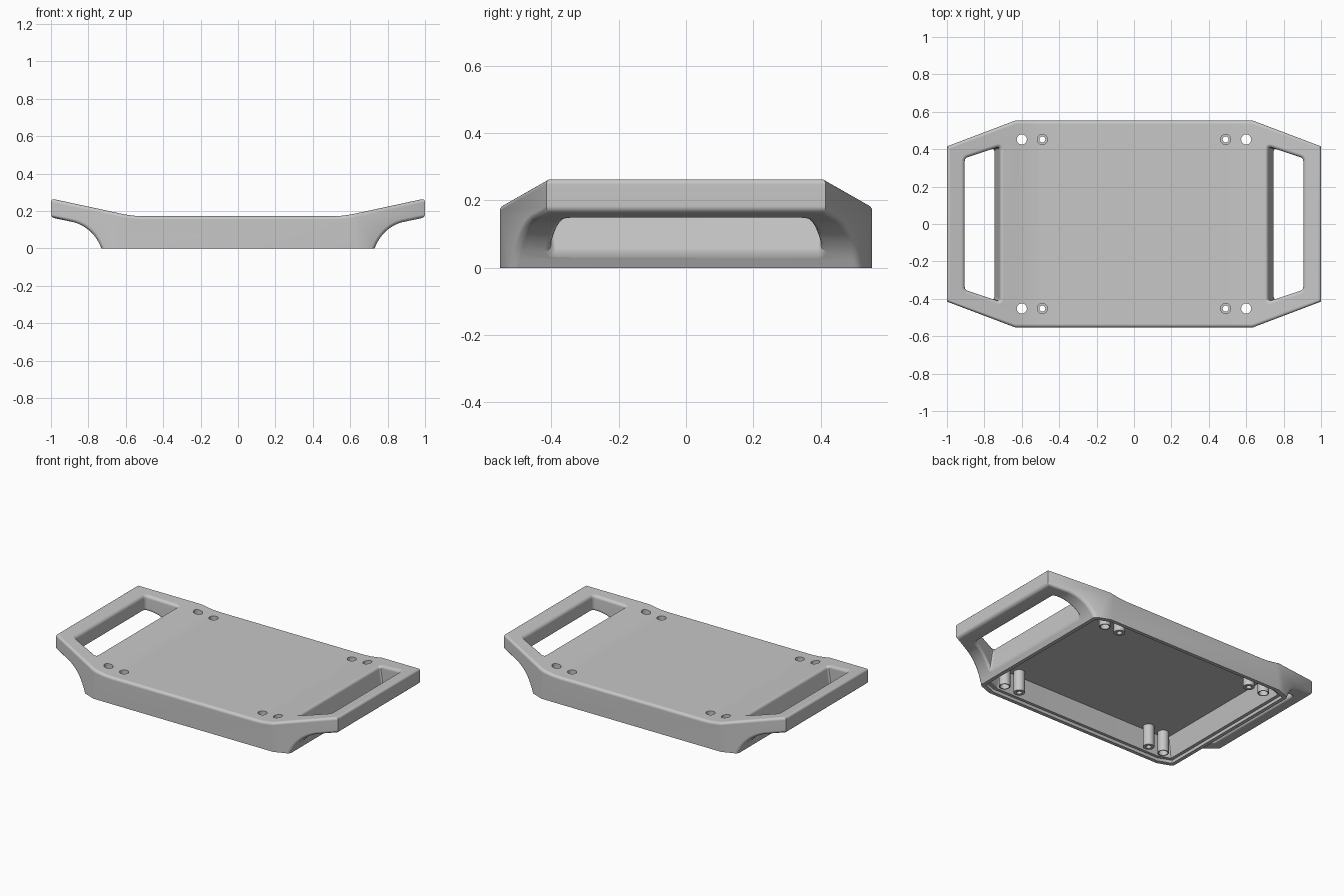
import bpy, bmesh
from math import radians
from mathutils import Vector

if "Cube" in bpy.data.objects:
    bpy.data.objects.remove(bpy.data.objects["Cube"])

grey = bpy.data.materials.new("matte_grey")
grey.use_nodes = True
colour = (0.57, 0.57, 0.57, 1)
grey.diffuse_color = colour
shader = next(n for n in grey.node_tree.nodes if n.type == 'BSDF_PRINCIPLED')
shader.inputs["Base Color"].default_value = colour
shader.inputs["Roughness"].default_value = 0.6


def make_object(name, bm):
    bmesh.ops.recalc_face_normals(bm, faces=bm.faces)
    mesh = bpy.data.meshes.new(name)
    bm.to_mesh(mesh)
    bm.free()
    mesh.materials.append(grey)
    obj = bpy.data.objects.new(name, mesh)
    bpy.context.collection.objects.link(obj)
    return obj


def loft(name, lower, upper, round_corners=0):
    """Solid between two matching loops of 3D points."""
    bm = bmesh.new()
    a = [bm.verts.new(p) for p in lower]
    b = [bm.verts.new(p) for p in upper]
    bm.faces.new(a)
    bm.faces.new(b)
    rails = []
    for i in range(len(a)):
        j = (i + 1) % len(a)
        bm.faces.new((a[i], a[j], b[j], b[i]))
        rails.append(bm.edges.get((a[i], b[i])))
    if round_corners:
        bmesh.ops.bevel(bm, geom=rails, offset=round_corners, segments=3,
                        profile=0.5, affect='EDGES')
    return make_object(name, bm)


def cylinder(name, x, y, radius, z0, z1):
    bm = bmesh.new()
    bmesh.ops.create_cone(bm, cap_ends=True, segments=32, radius1=radius,
                          radius2=radius, depth=z1 - z0)
    bmesh.ops.translate(bm, vec=(x, y, (z0 + z1) / 2), verts=bm.verts)
    return make_object(name, bm)


def combine(target, tool, operation):
    """Apply a boolean and remove the tool."""
    tool.hide_render = True
    mod = target.modifiers.new("boolean", 'BOOLEAN')
    mod.operation, mod.solver, mod.object = operation, 'EXACT', tool
    graph = bpy.context.evaluated_depsgraph_get()
    graph.update()
    result = bpy.data.meshes.new_from_object(target.evaluated_get(graph))
    target.modifiers.clear()
    target.data = result
    bpy.data.objects.remove(tool)


def octagon(x, y, corner_x, corner_y, z):
    """Rectangle with cut corners at height z."""
    quarter = [(x, corner_y), (corner_x, y)]
    pts = quarter + [(-a, b) for a, b in reversed(quarter)]
    pts += [(-a, -b) for a, b in pts]
    return [(a, b, z) for a, b in pts]


# Side profile: flat deck, rising ends, curved cove beneath each handle
p0, p1, p2 = Vector((0.73, 0)), Vector((0.775, 0.112)), Vector((0.88, 0.14))
cove = []
for i in range(9):
    t = i / 8
    cove.append(tuple(p0 * (1 - t) ** 2 + p1 * 2 * t * (1 - t) + p2 * t * t))
half = cove + [(1, 0.165), (1, 0.266), (0.61, 0.182), (0.56, 0.1745), (0.51, 0.172)]
profile = half + [(-x, z) for x, z in reversed(half)]
tray = loft("tray", [(x, -0.7, z) for x, z in profile],
            [(x, 0.7, z) for x, z in profile])

# Tapered outline
combine(tray, loft("outline", octagon(1.1, 0.553, 0.635, 0.377, -0.1),
                   octagon(1.1, 0.553, 0.635, 0.377, 0.5)), 'INTERSECT')


# Handle openings with a leaning inner wall
def slot_loop(side, inner, z):
    def edge(x):
        return 0.352 + (0.905 - x) * 0.33
    pts = [(inner, -edge(inner)), (0.905, -edge(0.905)),
           (0.905, edge(0.905)), (inner, edge(inner))]
    return [(side * x, y, z) for x, y in pts]


for side in (-1, 1):
    combine(tray, loft("slot", slot_loop(side, 0.769, -0.05),
                       slot_loop(side, 0.684, 0.35), 0.015), 'DIFFERENCE')

# Round the upper rims and the edges of the coves and grips
bm = bmesh.new()
bm.from_mesh(tray.data)
bmesh.ops.remove_doubles(bm, verts=bm.verts, dist=0.0001)
bm.normal_update()
rims = []
for e in bm.edges:
    if len(e.link_faces) != 2:
        continue
    low, high = sorted((f.normal for f in e.link_faces), key=lambda n: n.z)
    under = abs(low.y) < 0.01 and -0.999 < low.z < -0.3
    if (high.z > 0.9 and low.z < 0.5) or (under and -0.3 < high.z < 0.5):
        rims.append(e)
bmesh.ops.bevel(bm, geom=rims, offset=0.018, segments=4, profile=0.5,
                affect='EDGES', clamp_overlap=False)
bm.to_mesh(tray.data)
bm.free()

# Hollow underside with steep walls and a stepped lip
combine(tray, loft("hollow", octagon(0.69, 0.515, 0.61, 0.485, -0.001),
                   octagon(0.655, 0.492, 0.59, 0.465, 0.145)), 'DIFFERENCE')
combine(tray, loft("lip", octagon(0.706, 0.53, 0.62, 0.497, -0.05),
                   octagon(0.706, 0.53, 0.62, 0.497, 0.02)), 'DIFFERENCE')

# Screw posts, through holes and counterbored holes
corners = [(sx, sy) for sx in (-1, 1) for sy in (-1, 1)]
for sx, sy in corners:
    for x in (0.49, 0.6):
        combine(tray, cylinder("post", sx * x, sy * 0.452, 0.033, 0.01, 0.16), 'UNION')
for sx, sy in corners:
    y = sy * 0.452
    combine(tray, cylinder("wide_hole", sx * 0.6, y, 0.027, -0.1, 0.4), 'DIFFERENCE')
    combine(tray, cylinder("narrow_hole", sx * 0.49, y, 0.016, -0.1, 0.4), 'DIFFERENCE')
    combine(tray, cylinder("counterbore", sx * 0.49, y, 0.027, 0.1, 0.4), 'DIFFERENCE')

# One flat colour and smooth rounded edges
tray.data.materials.clear()
tray.data.materials.append(grey)
for poly in tray.data.polygons:
    poly.material_index = 0
bpy.ops.object.select_all(action='DESELECT')
tray.select_set(True)
bpy.context.view_layer.objects.active = tray
bpy.ops.object.shade_smooth_by_angle(angle=radians(35))
weighted = tray.modifiers.new("even_normals", 'WEIGHTED_NORMAL')
weighted.keep_sharp = True
